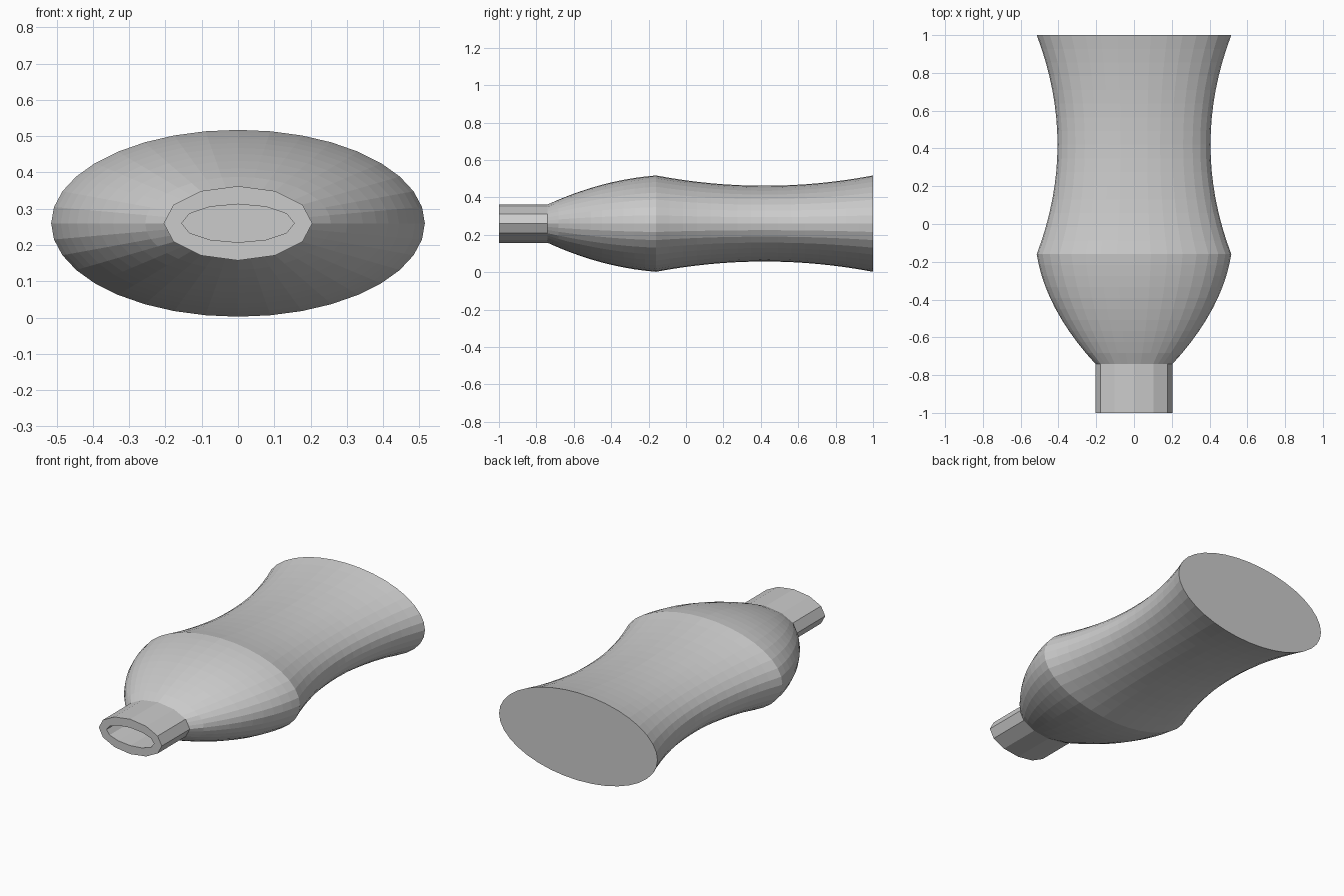
import bpy, bmesh, math

if "Cube" in bpy.data.objects:
    bpy.data.objects.remove(bpy.data.objects["Cube"])

SIDES, NECK_SIDES, ZC, WALL = 36, 12, 0.26, 0.05


def ring_point(i, facets):
    """Unit-circle point i of SIDES, lying on a polygon with the given facets."""
    step = SIDES // facets
    k, t = divmod(i, step)
    a, b = (math.tau * (k + j) / facets for j in (0, 1))
    t /= step
    return (math.cos(a) * (1 - t) + math.cos(b) * t,
            math.sin(a) * (1 - t) + math.sin(b) * t)


def width(y):
    if y >= -0.16:                       # waisted body
        return 0.405 + 0.11 * ((y - 0.42) / 0.58) ** 2
    if y > -0.74:                        # bulging shoulder
        t = (-0.16 - y) / 0.58
        return 0.515 - 0.31 * t + 0.22 * t * (1 - t)
    return 0.205                         # neck


# Stations along the bottle, from the base to the lip
stations = [1 - 1.16 * i / 16 for i in range(17)]
stations += [-0.16 - 0.58 * i / 10 for i in range(1, 11)] + [-1.0]

# Outer skin, then back along the inner skin
outer = [(y, width(y), width(y) / 2, NECK_SIDES if y < -0.73 else SIDES)
         for y in stations]
inner = [(min(y, 0.95), rx - WALL, rz - WALL, f) for y, rx, rz, f in reversed(outer)]

bm = bmesh.new()
rings = []
for y, rx, rz, facets in outer + inner:
    pts = [ring_point(i, facets) for i in range(SIDES)]
    rings.append([bm.verts.new((rx * c, y, ZC + rz * s)) for c, s in pts])
for a, b in zip(rings, rings[1:]):
    for i in range(SIDES):
        j = (i + 1) % SIDES
        bm.faces.new((a[i], a[j], b[j], b[i]))

# Flat base, outside and inside
bm.faces.new(rings[0])
bm.faces.new(rings[-1])
bmesh.ops.recalc_face_normals(bm, faces=bm.faces)

mesh = bpy.data.meshes.new("flask")
bm.to_mesh(mesh)
bm.free()
flask = bpy.data.objects.new("flask", mesh)
bpy.context.collection.objects.link(flask)
